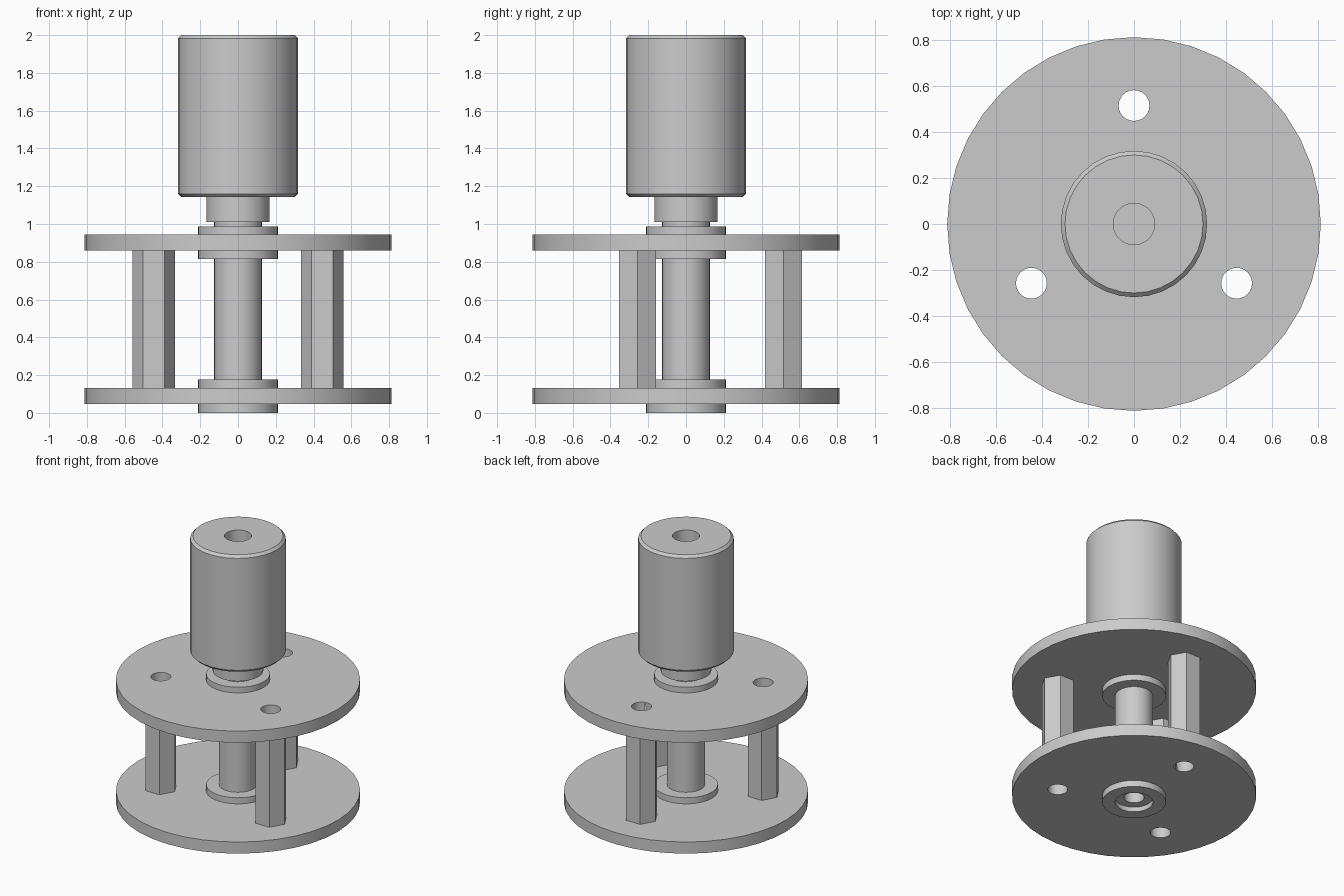
import bpy
import math

cube = bpy.data.objects.get("Cube")
if cube:
    bpy.data.objects.remove(cube, do_unlink=True)

# Single plain material
grey = bpy.data.materials.new("light_grey_metal")
grey.use_nodes = True
colour = (0.6, 0.6, 0.6, 1)
grey.diffuse_color = colour
grey.node_tree.nodes["Principled BSDF"].inputs["Base Color"].default_value = colour


def lathe(name, profile, sides=32, location=(0, 0, 0)):
    """Revolve a closed (radius, z) outline, anticlockwise; radius 0 collapses to a point."""
    verts, rings, faces = [], [], []
    for r, z in profile:
        count = sides if r > 0 else 1
        start = len(verts)
        for i in range(count):
            a = math.tau * i / count
            verts.append((r * math.cos(a), r * math.sin(a), z))
        rings.append([start + i % count for i in range(sides)])
    for a, b in zip(rings, rings[1:] + rings[:1]):
        for i in range(sides):
            j = (i + 1) % sides
            face = list(dict.fromkeys((a[i], a[j], b[j], b[i])))
            if len(face) > 2:
                faces.append(face)
    mesh = bpy.data.meshes.new(name)
    mesh.from_pydata(verts, [], faces)
    mesh.validate()
    mesh.materials.append(grey)
    obj = bpy.data.objects.new(name, mesh)
    obj.location = location
    bpy.context.collection.objects.link(obj)
    return obj


def tube(name, outer, inner, z0, z1, sides=32, location=(0, 0, 0)):
    return lathe(name, [(inner, z0), (outer, z0), (outer, z1), (inner, z1)], sides, location)


def smooth(obj):
    bpy.ops.object.select_all(action="DESELECT")
    obj.select_set(True)
    bpy.context.view_layer.objects.active = obj
    bpy.ops.object.shade_smooth_by_angle(angle=math.radians(25))


HOLE = 0.067
SPACING = 0.515
centres = [(SPACING * math.cos(a), SPACING * math.sin(a), 0)
           for a in (math.radians(d) for d in (90, 210, 330))]


def drill(obj, cutter):
    """Cut the bolt hole out of an object and bake the result."""
    mod = obj.modifiers.new("bolt_hole", "BOOLEAN")
    mod.operation = "DIFFERENCE"
    mod.solver = "EXACT"
    mod.object = cutter
    bpy.context.view_layer.update()
    graph = bpy.context.evaluated_depsgraph_get()
    baked = bpy.data.meshes.new_from_object(obj.evaluated_get(graph))
    obj.modifiers.clear()
    obj.data = baked


# Round plates
plates = [tube(name, 0.812, 0.17, z, z + 0.085, 40)
          for name, z in (("lower_plate", 0.046), ("upper_plate", 0.86))]

# Bolt holes through both plates
for c in centres:
    cutter = lathe("hole_cutter", [(0, -0.2), (HOLE, -0.2), (HOLE, 1.2), (0, 1.2)], 24, c)
    cutter.hide_render = True
    for plate in plates:
        drill(plate, cutter)
    bpy.data.objects.remove(cutter, do_unlink=True)

# Hexagonal hollow spacers with a round bore
for n, c in enumerate(centres):
    spacer = lathe(f"hex_spacer_{n + 1}",
                   [(0, 0.131), (0.113, 0.131), (0.113, 0.86), (0, 0.86)], 6, c)
    cutter = lathe("bore_cutter", [(0, 0), (HOLE, 0), (HOLE, 1), (0, 1)], 24, c)
    cutter.hide_render = True
    drill(spacer, cutter)
    bpy.data.objects.remove(cutter, do_unlink=True)
    smooth(spacer)

# Spool-shaped bushings clamped around each plate
SHAFT = 0.126
bushings = []
for name, z0, z1, p0, p1 in (("lower_bushing", 0, 0.176, 0.046, 0.131),
                             ("upper_bushing", 0.815, 0.987, 0.86, 0.945)):
    bushings.append(lathe(name, [(SHAFT, z0), (0.212, z0), (0.212, p0), (0.17, p0),
                                 (0.17, p1), (0.212, p1), (0.212, z1), (SHAFT, z1)]))

# Central shaft with a blind bore in its lower end
shaft = lathe("shaft", [(0, 0.5), (HOLE, 0.5), (HOLE, 0.035), (SHAFT, 0.035),
                        (SHAFT, 1.012), (0, 1.012)][::1])

# Large knob with stepped neck, chamfered rims and a blind bore in the top
knob = lathe("knob", [(0, 1.01), (0.168, 1.01), (0.168, 1.142), (0.3, 1.142),
                      (0.318, 1.16), (0.318, 1.982), (0.3, 2.0), (0.09, 2.0),
                      (0.09, 1.4), (0, 1.4)])

for obj in plates + bushings + [shaft, knob]:
    smooth(obj)
